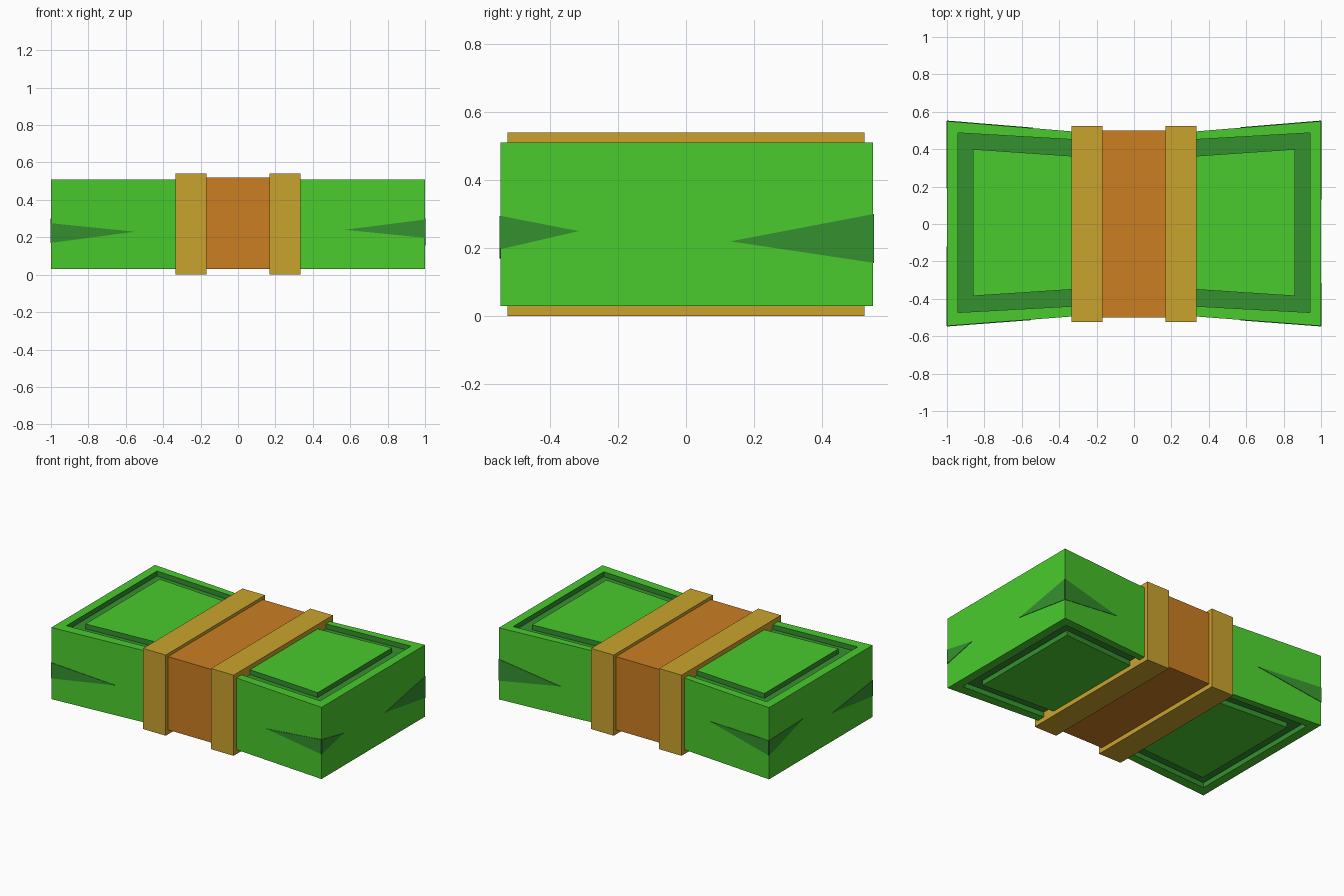
import bpy, bmesh
from mathutils import Vector

if "Cube" in bpy.data.objects:
    bpy.data.objects.remove(bpy.data.objects["Cube"])


def material(name, rgb):
    m = bpy.data.materials.new(name)
    lin = [(c / 255 / 12.92) if c < 11 else ((c / 255 + 0.055) / 1.055) ** 2.4 for c in rgb]
    m.diffuse_color = (*lin, 1)
    m.use_nodes = True
    m.node_tree.nodes["Principled BSDF"].inputs["Base Color"].default_value = m.diffuse_color
    return m


GREEN = material("bright_green", (74, 203, 45))
DARK = material("dark_green", (53, 145, 47))
ORANGE = material("orange", (202, 126, 34))
GOLD = material("gold", (202, 163, 46))


def finish(name, bm, *mats):
    bmesh.ops.recalc_face_normals(bm, faces=bm.faces[:])
    me = bpy.data.meshes.new(name)
    bm.to_mesh(me)
    bm.free()
    for m in mats:
        me.materials.append(m)
    ob = bpy.data.objects.new(name, me)
    bpy.context.collection.objects.link(ob)
    return ob


def box(name, lo, hi, mat):
    bm = bmesh.new()
    bmesh.ops.create_cube(bm, size=1)
    for v in bm.verts:
        v.co = [lo[i] if v.co[i] < 0 else hi[i] for i in range(3)]
    finish(name, bm, mat)


X0 = 0.25             # body halves end hidden inside the gold straps
Z0, Z1, DEPTH = 0.03, 0.51, 0.033


def side_y(x):
    """Flared outline of the body."""
    return 0.55 - 0.055 * (1 - abs(x)) / 0.67


# Nested U outlines: x end, y back at end/strap, y front at end/strap
OUTER = (1.0, 0.55, side_y(X0), -0.545, -side_y(X0))
GROOVE_OUT = (0.94, 0.487, 0.447, -0.473, -0.435)
GROOVE_IN = (0.86, 0.40, 0.358, -0.385, -0.345)


# Body half: lofted U loops, with a dark groove above and below
def body_half(name, s):
    loops = [(GROOVE_IN, Z0), (GROOVE_IN, Z0 + DEPTH), (GROOVE_OUT, Z0 + DEPTH),
             (GROOVE_OUT, Z0), (OUTER, Z0), (OUTER, Z1), (GROOVE_OUT, Z1),
             (GROOVE_OUT, Z1 - DEPTH), (GROOVE_IN, Z1 - DEPTH), (GROOVE_IN, Z1)]
    bm = bmesh.new()
    rows = []
    for (xe, yb, yb0, yf, yf0), z in loops:
        rows.append([bm.verts.new((s * x, y, z)) for x, y in
                     ((X0, yb0), (xe, yb), (xe, yf), (X0, yf0))])
    for i in range(len(rows) - 1):
        for j in range(3):
            f = bm.faces.new((rows[i][j], rows[i][j + 1], rows[i + 1][j + 1], rows[i + 1][j]))
            f.material_index = 1 if i in (0, 1, 2, 6, 7, 8) else 0
    bm.faces.new(rows[0])
    bm.faces.new(rows[-1])
    bm.faces.new([r[0] for r in rows] + [r[3] for r in reversed(rows)])
    finish(name, bm, GREEN, DARK)


body_half("body_right", 1)
body_half("body_left", -1)

# Wrapping band and the two raised straps
box("centre_band", (-0.18, -0.5, 0.03), (0.18, 0.5, 0.52), ORANGE)
for name, a, b in (("strap_left", -0.335, -0.168), ("strap_right", 0.168, 0.335)):
    box(name, (a, -0.525, 0), (b, 0.525, 0.54), GOLD)


# Dark wedge marks painted on the corners
def wedge(name, pts, out):
    bm = bmesh.new()
    out = Vector(out)
    a = [bm.verts.new(Vector(p) - out * 0.003) for p in pts]
    b = [bm.verts.new(Vector(p) + out * 0.003) for p in pts]
    bm.faces.new(a)
    bm.faces.new(b)
    for i in range(3):
        j = (i + 1) % 3
        bm.faces.new((a[i], a[j], b[j], b[i]))
    finish(name, bm, DARK)


# corner signs, z range at corner, tip on long side (x, z), tip on end (y, z)
CORNERS = [
    ("front_left", -1, -1, 0.17, 0.275, (0.55, 0.23), (-0.12, 0.22)),
    ("front_right", 1, -1, 0.197, 0.295, (0.57, 0.24), (-0.315, 0.25)),
    ("back_right", 1, 1, 0.157, 0.30, (0.57, 0.22), (0.13, 0.22)),
    ("back_left", -1, 1, 0.19, 0.29, (0.54, 0.28), (0.19, 0.30)),
]
for name, sx, sy, lo, hi, (tx, tz), (ey, ez) in CORNERS:
    yc = 0.55 if sy > 0 else -0.545
    yt = sy * (abs(yc) - (abs(yc) - side_y(X0)) * (1 - tx) / (1 - X0))
    wedge("side_mark_" + name, [(sx, yc, lo), (sx, yc, hi), (sx * tx, yt, tz)], (0, sy, 0))
    wedge("end_mark_" + name, [(sx, yc, lo), (sx, yc, hi), (sx, ey, ez)], (sx, 0, 0))
